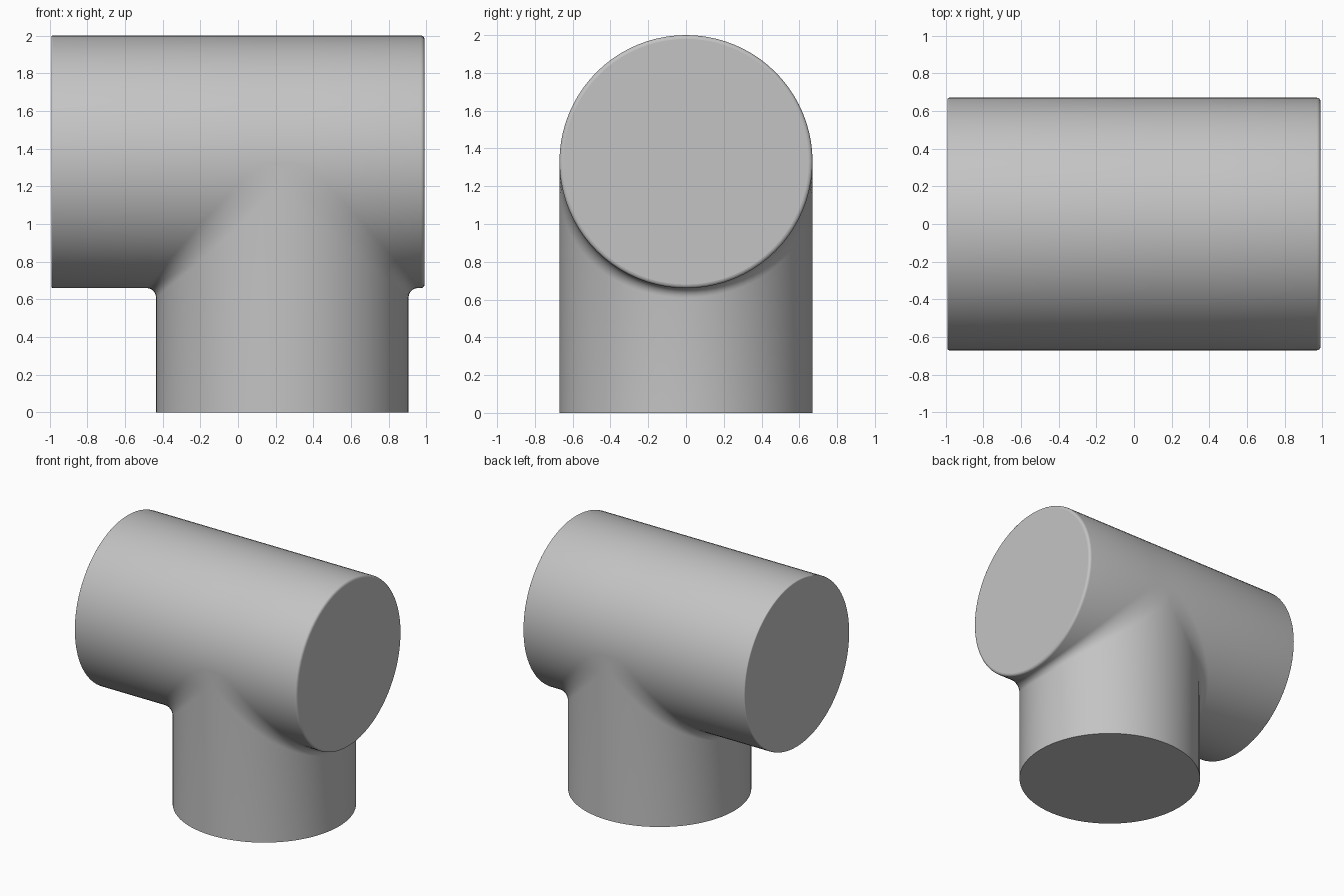
import bpy
import bmesh
from math import sin, cos, pi

cube = bpy.data.objects.get("Cube")
if cube:
    bpy.data.objects.remove(cube)

R = 0.67            # radius of both pipes
AXIS_Z = 1.33       # height of the horizontal pipe axis
BRANCH_X = 0.235    # centre of the vertical branch
ENDS = {-1: (-0.99, 0.008), 1: (0.99, 0.02)}   # end position and edge rounding
STEPS = 40          # sections per half turn
ARC = 6             # segments of the blend
ROUND = 4           # segments of the end rounding
BLEND = 0.05        # blend size under the pipe
WIDEN = 0.07        # extra blend size at the flanks


def end_points(side, t):
    """Rounded rim of one pipe end at angle t, measured from the underside."""
    end, b = ENDS[side]
    pts = []
    for k in range(ROUND + 1):
        a = k * pi / 2 / ROUND
        rho = R - b + b * cos(a)
        pts.append((end - side * b * (1 - sin(a)), rho * sin(t), AXIS_Z - rho * cos(t)))
    return pts


def lower_line(side, t):
    """Up the branch wall, round the blend and out along the pipe."""
    x, y, z = BRANCH_X + side * R * cos(t), R * sin(t), AXIS_Z - R * cos(t)
    d = BLEND + WIDEN * sin(t) ** 2
    pts = [(x, y, 0)]
    for k in range(ARC + 1):
        a = k * pi / 2 / ARC
        pts.append((x + side * d * (1 - cos(a)), y, z - d * (1 - sin(a))))
    return pts + end_points(side, t)


def upper_line(t):
    """Full length line along the top half of the pipe."""
    d = BLEND + WIDEN
    y, z = R * sin(t), AXIS_Z - R * cos(t)
    middle = [(BRANCH_X - d, y, z), (BRANCH_X + d, y, z)]
    return end_points(-1, t)[::-1] + middle + end_points(1, t)


def loft(bm, lines):
    rows = [[bm.verts.new(p) for p in line] for line in lines]
    for a, b in zip(rows, rows[1:]):
        for i in range(len(a) - 1):
            bm.faces.new((a[i], a[i + 1], b[i + 1], b[i]))


# Pipe skin: two lower halves blending into the branch, plus the top half
bm = bmesh.new()
angles = [-pi / 2 + pi * i / STEPS for i in range(STEPS + 1)]
for side in (-1, 1):
    loft(bm, [lower_line(side, t) for t in angles])
loft(bm, [upper_line(t + pi) for t in angles])
bmesh.ops.remove_doubles(bm, verts=bm.verts[:], dist=0.0001)

# Flat end caps and the small flank patches
caps = bmesh.ops.holes_fill(bm, edges=[e for e in bm.edges if e.is_boundary], sides=0)["faces"]
bmesh.ops.recalc_face_normals(bm, faces=bm.faces[:])
for f in bm.faces:
    f.smooth = True
for f in caps:
    f.normal_update()
    if abs(f.normal.y) < 0.5:
        f.smooth = False
        for e in f.edges:
            e.smooth = False

mesh = bpy.data.meshes.new("pipe_tee")
bm.to_mesh(mesh)
bm.free()
tee = bpy.data.objects.new("pipe_tee", mesh)
bpy.context.collection.objects.link(tee)

# Plain grey finish
grey = bpy.data.materials.new("plain_grey")
grey.use_nodes = True
colour = (0.55, 0.55, 0.55, 1)
grey.diffuse_color = colour
for node in grey.node_tree.nodes:
    if node.type == "BSDF_PRINCIPLED":
        node.inputs["Base Color"].default_value = colour
mesh.materials.append(grey)
